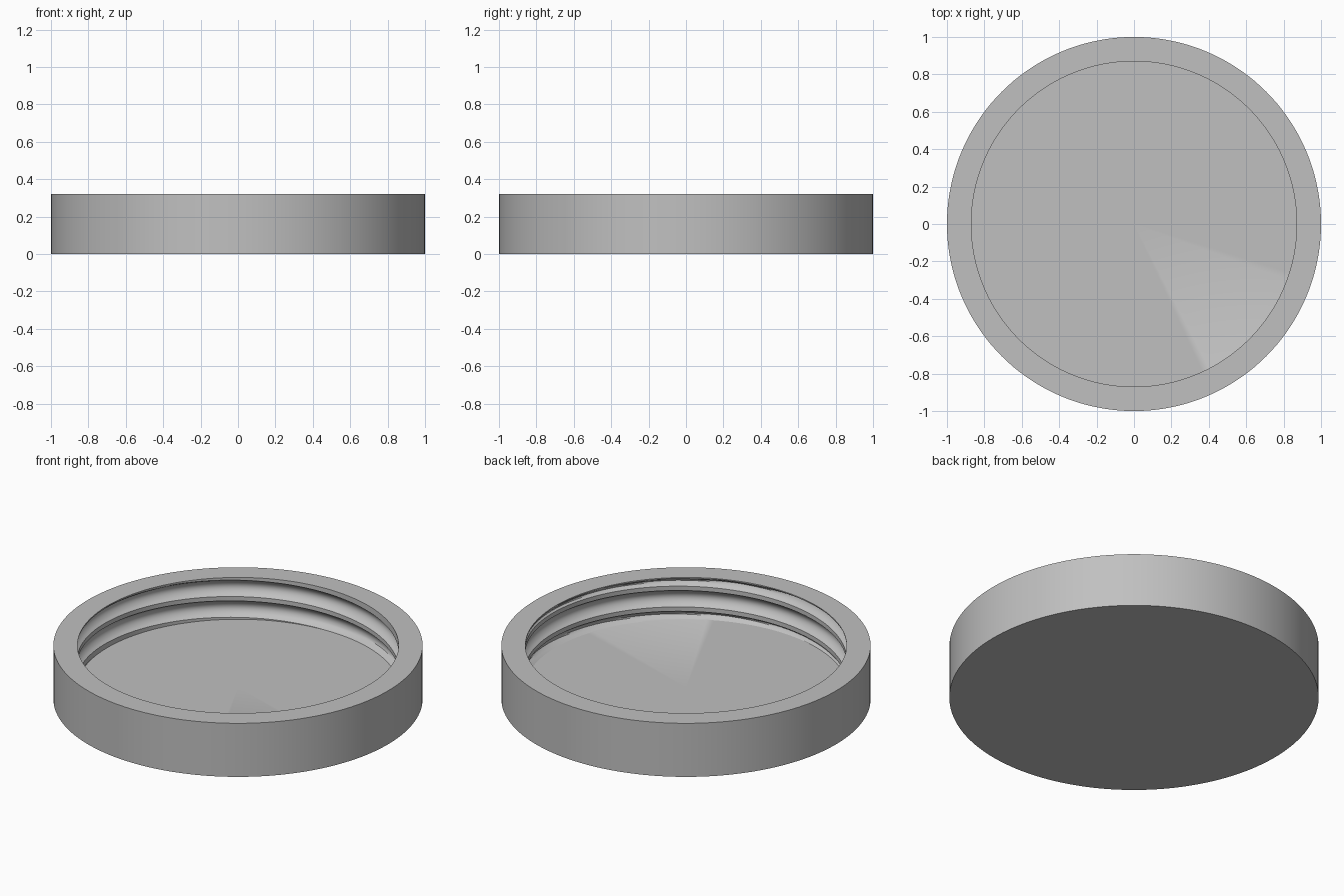
import bpy, bmesh, math

cube = bpy.data.objects.get("Cube")
if cube:
    bpy.data.objects.remove(cube)

SEGMENTS = 144
HEIGHT, FLOOR = 0.32, 0.07
BORE, DEPTH = 0.87, 0.036
PITCH, GROOVE = 0.124, 0.098   # thread pitch and groove width
STEPS = 14                     # rows in each turn of the thread

grey = bpy.data.materials.new("plain grey")
grey.use_nodes = True
colour = (0.53, 0.53, 0.53, 1)
grey.diffuse_color = colour
grey.node_tree.nodes["Principled BSDF"].inputs["Base Color"].default_value = colour


def groove_depth(u, z):
    """Rounded groove, fading out just inside the rim and the floor."""
    if u >= GROOVE:
        return 0
    arc = math.sin(math.pi * u / GROOVE) ** 0.7
    fade = min((HEIGHT - 0.008 - z) / 0.02, (z - FLOOR) / 0.02, 1)
    return DEPTH * arc * max(fade, 0)


def section(angle):
    """Half section of the lid: base, outer wall, rim, threaded bore, floor."""
    points = [(0, 0), (1, 0), (1, HEIGHT), (BORE, HEIGHT)]
    start = 0.178 + PITCH * (angle / math.tau - 1 / 8)
    for turn in range(3, -5, -1):
        for step in range(STEPS, 0, -1):
            # Rows sit closely across the groove; the last spans the crest
            u = GROOVE * (step - 1) / (STEPS - 1)
            z = min(max(start + turn * PITCH + u, FLOOR), HEIGHT)
            points.append((BORE + groove_depth(u, z), z))
    return points + [(BORE, FLOOR), (0, FLOOR)]


# Sweep the changing section around the axis
bm = bmesh.new()
columns = []
for i in range(SEGMENTS + 1):
    a = math.tau * i / SEGMENTS
    columns.append([bm.verts.new((r * math.cos(a), r * math.sin(a), z))
                    for r, z in section(a)])
for left, right in zip(columns, columns[1:]):
    for k in range(len(left) - 1):
        bm.faces.new((left[k], right[k], right[k + 1], left[k + 1]))
bmesh.ops.remove_doubles(bm, verts=bm.verts, dist=0.0001)
bmesh.ops.recalc_face_normals(bm, faces=bm.faces)

mesh = bpy.data.meshes.new("threaded_lid")
bm.to_mesh(mesh)
bm.free()
mesh.materials.append(grey)
lid = bpy.data.objects.new("threaded_lid", mesh)
bpy.context.collection.objects.link(lid)

# Smooth walls with crisp rims and thread edges
bpy.context.view_layer.objects.active = lid
lid.select_set(True)
bpy.ops.object.shade_smooth_by_angle(angle=math.radians(30))
